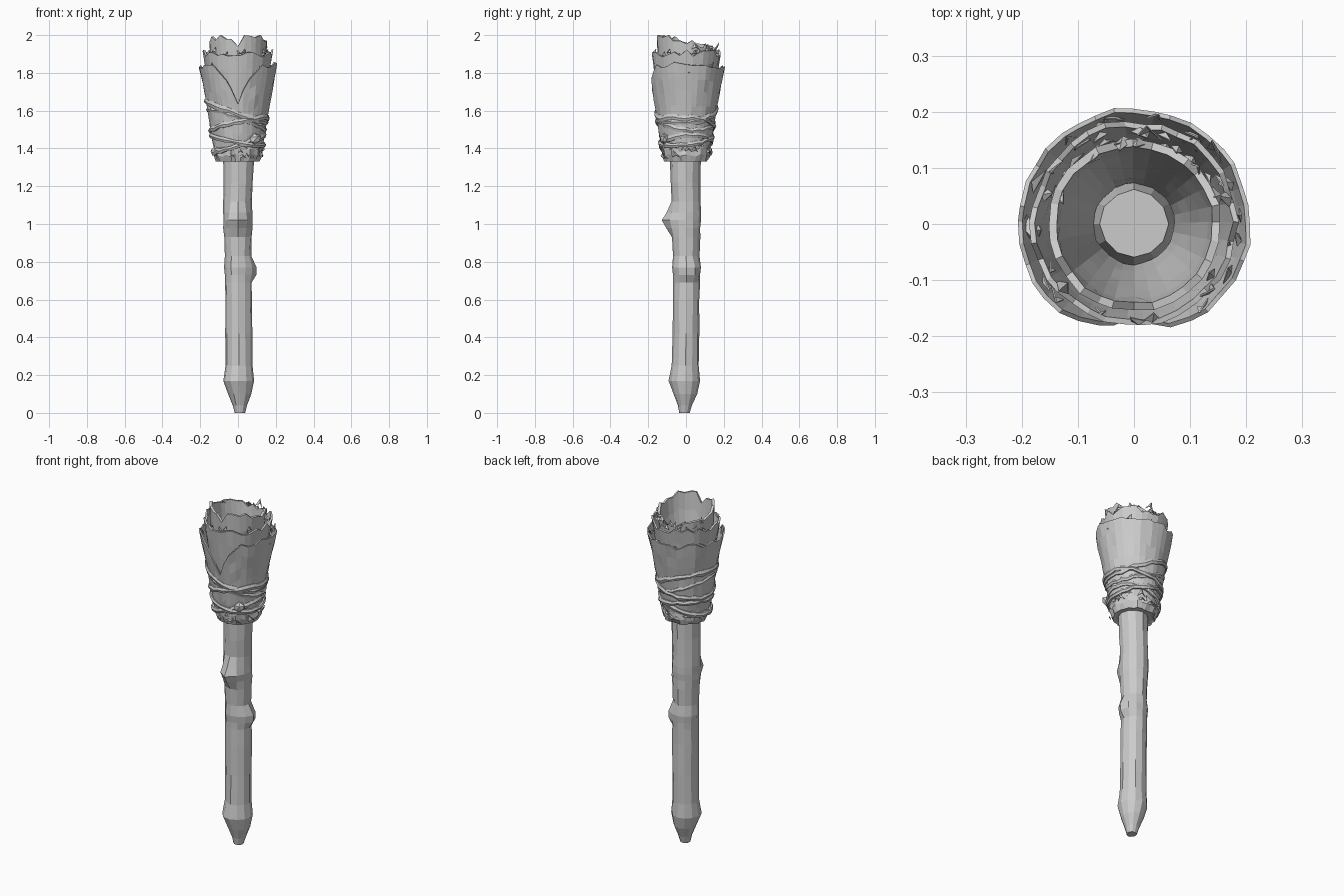
import bpy, bmesh, math, random
from mathutils import Vector

random.seed(7)
TAU = math.tau
FRONT = -math.pi / 2

if "Cube" in bpy.data.objects:
    bpy.data.objects.remove(bpy.data.objects["Cube"], do_unlink=True)

grey = bpy.data.materials.new("plain_grey")
grey.use_nodes = True
COLOUR = (0.6, 0.6, 0.6, 1)
grey.diffuse_color = COLOUR
grey.node_tree.nodes["Principled BSDF"].inputs["Base Color"].default_value = COLOUR


def finish(bm, name, thickness=0):
    """Turn a bmesh into a flat shaded object, optionally thickened inwards."""
    if thickness:
        bmesh.ops.recalc_face_normals(bm, faces=bm.faces)
    mesh = bpy.data.meshes.new(name)
    bm.to_mesh(mesh)
    bm.free()
    mesh.materials.append(grey)
    obj = bpy.data.objects.new(name, mesh)
    bpy.context.collection.objects.link(obj)
    if thickness:
        solid = obj.modifiers.new("thickness", "SOLIDIFY")
        solid.thickness = thickness
        solid.offset = -1
    return obj


def skin(bm, rings, close_rows=False):
    """Bridge successive closed rings of vertices with quads."""
    pairs = list(zip(rings, rings[1:]))
    if close_rows:
        pairs.append((rings[-1], rings[0]))
    for low, high in pairs:
        n = len(low)
        for i in range(n):
            j = (i + 1) % n
            bm.faces.new((low[i], low[j], high[j], high[i]))


def interp(profile, z):
    """Radius at height z on a list of (z, radius) points."""
    for (z0, r0), (z1, r1) in zip(profile, profile[1:]):
        if z <= z1:
            t = max(0, (z - z0) / (z1 - z0))
            return r0 + (r1 - r0) * t
    return profile[-1][1]


def angle_gap(a, b):
    return (a - b + math.pi) % TAU - math.pi


def jitter(amount):
    return random.uniform(-amount, amount)


# Handle: whittled branch with a blunt point and two knots
handle_rings = [
    (0, .01, -.008, .028), (.04, .01, -.006, .038), (.1, .01, -.004, .062),
    (.17, .004, -.006, .08), (.25, .004, -.003, .072), (.42, .004, 0, .07),
    (.6, .002, 0, .071), (.69, .002, .003, .07), (.73, .002, .003, .073),
    (.77, .002, .003, .075), (.83, 0, 0, .071), (.93, 0, 0, .074),
    (.98, 0, 0, .077), (1.02, 0, 0, .077), (1.06, 0, 0, .077),
    (1.12, 0, 0, .076), (1.22, .002, -.003, .077), (1.34, .004, -.003, .08),
    (1.48, 0, 0, .075), (1.58, 0, 0, .06)]
knots = [(1.02, FRONT - .05, .05, .05), (.75, .1, .032, .035),
         (.15, FRONT - .4, .012, .04)]
bm = bmesh.new()
rings = []
SIDES = 12
for z, cx, cy, r in handle_rings:
    ring = []
    for i in range(SIDES):
        a = TAU * i / SIDES
        rr = r * (1 + jitter(.035))
        for kz, ka, size, spread in knots:
            facing = max(0, math.cos(a - ka)) ** 5
            rr += size * facing * math.exp(-((z - kz) / spread) ** 2)
        ring.append(bm.verts.new((cx + rr * math.cos(a), cy + rr * math.sin(a), z)))
    rings.append(ring)
skin(bm, rings)
bm.faces.new(rings[0][::-1])
bm.faces.new(rings[-1])
finish(bm, "handle")

# Cloth layers: flaring shells with torn rims
OUTER = [(1.34, .098), (1.42, .125), (1.5, .138), (1.6, .153),
         (1.7, .172), (1.84, .2)]
MIDDLE = [(1.5, .11), (1.65, .135), (1.8, .156), (1.92, .176)]
INNER = [(1.5, .072), (1.6, .085), (1.75, .112), (1.88, .134), (2, .142)]


def cloth(name, profile, rim, columns, rows, thickness, rough):
    bm = bmesh.new()
    base = profile[0][0]
    angles = [TAU * i / columns + jitter(.03) for i in range(columns)]
    tops = [rim(a) for a in angles]
    rings = []
    for k in range(rows + 1):
        ring = []
        for a, top in zip(angles, tops):
            z = base + (top - base) * k / rows
            if 0 < k < rows:
                z += jitter(.008)
            r = interp(profile, z) + jitter(rough)
            ring.append(bm.verts.new((r * math.cos(a), r * math.sin(a), z)))
        rings.append(ring)
    skin(bm, rings)
    return finish(bm, name, thickness)


def outer_rim(a):
    notch = max(0, 1 - abs(angle_gap(a, FRONT)) / .55)
    return 1.83 + .012 * math.cos(2 * a) - .17 * notch + jitter(.018)


def middle_rim(a):
    return 1.905 + jitter(.02)


def inner_rim(a):
    tall = .5 + .5 * math.cos(angle_gap(a, FRONT))
    dip = max(0, 1 - abs(angle_gap(a, FRONT)) / .3)
    return min(2, 1.93 + .07 * tall - .05 * dip + jitter(.018))


cloth("outer_cloth", OUTER, outer_rim, 36, 7, .008, .003)
cloth("middle_cloth", MIDDLE, middle_rim, 34, 5, .01, .003)
cloth("inner_cloth", INNER, inner_rim, 28, 5, .014, .002)

# Gathered hem where the cloth meets the handle
HEM = [(1.33, .112), (1.36, .124), (1.4, .128), (1.44, .126)]
cloth("gathered_hem", HEM, lambda a: 1.43 + jitter(.015), 30, 3, .02, .008)
bm = bmesh.new()
hem_cap = [[bm.verts.new((r * math.cos(TAU * i / 16), r * math.sin(TAU * i / 16), 1.335))
            for i in range(16)] for r in (.07, .108)]
skin(bm, hem_cap)
finish(bm, "hem_underside")


# Cords: flattened strips wound at a slant around the cloth
def cord(name, height, tilt, high_side, width, lift):
    bm = bmesh.new()
    steps = 30
    rings = []
    for i in range(steps):
        a = TAU * i / steps
        z = height + tilt * math.cos(a - high_side) + jitter(.005)
        r = max(interp(OUTER, z), .128 if z < 1.45 else 0) + lift
        w = width * (1 + jitter(.25))
        ring = []
        for k in range(6):
            b = TAU * k / 6
            rr = r + .011 * math.cos(b)
            ring.append(bm.verts.new((rr * math.cos(a), rr * math.sin(a),
                                      z + w * math.sin(b))))
        rings.append(ring)
    skin(bm, rings, close_rows=True)
    bmesh.ops.recalc_face_normals(bm, faces=bm.faces)
    finish(bm, name)


LEFT, RIGHT = 0, math.pi
cord("upper_cord", 1.595, .06, RIGHT - .2, .017, .007)
cord("second_cord", 1.55, .055, RIGHT + .3, .015, .004)
cord("crossing_cord", 1.53, .035, LEFT - .3, .015, .01)
cord("lower_cord", 1.425, .045, LEFT + .2, .016, .006)
cord("lower_crossing_cord", 1.445, .03, RIGHT - .6, .014, .01)

# Knot where the cords cross at the front left
bm = bmesh.new()
bmesh.ops.create_icosphere(bm, subdivisions=1, radius=.03)
for v in bm.verts:
    v.co = Vector((v.co.x * 1.2, v.co.y * .7, v.co.z)) + Vector((.09, -.115, 1.45))
    v.co += Vector((jitter(.005), jitter(.005), jitter(.005)))
finish(bm, "cord_knot")


# Frayed scraps: small folded flakes along the rims and the hem
def scraps(name, count, radius, low, high, size, start=0, sweep=TAU):
    bm = bmesh.new()
    for i in range(count):
        a = start + sweep * (i + random.random()) / count
        out = Vector((math.cos(a), math.sin(a), 0))
        side = Vector((-out.y, out.x, 0))
        p = out * (radius + jitter(.006)) + Vector((0, 0, random.uniform(low, high)))
        s = size * random.uniform(.6, 1.2)
        tip = p + out * jitter(s * .6) + side * jitter(s) + Vector((0, 0, s))
        fold = p + out * s * .35 + Vector((0, 0, s * .3))
        left, right, mid, end = [bm.verts.new(q) for q in
                                 (p - side * s * .6, p + side * s * .6, fold, tip)]
        bm.faces.new((left, mid, end))
        bm.faces.new((mid, right, end))
    finish(bm, name, .003)


scraps("hem_scraps", 26, .128, 1.34, 1.41, .03)
scraps("outer_rim_scraps", 16, .19, 1.79, 1.83, .03, FRONT + .6, TAU - 1.2)
scraps("middle_rim_scraps", 18, .168, 1.88, 1.91, .028)
scraps("back_rim_scraps", 18, .15, 1.89, 1.93, .03, .2, 2.7)
